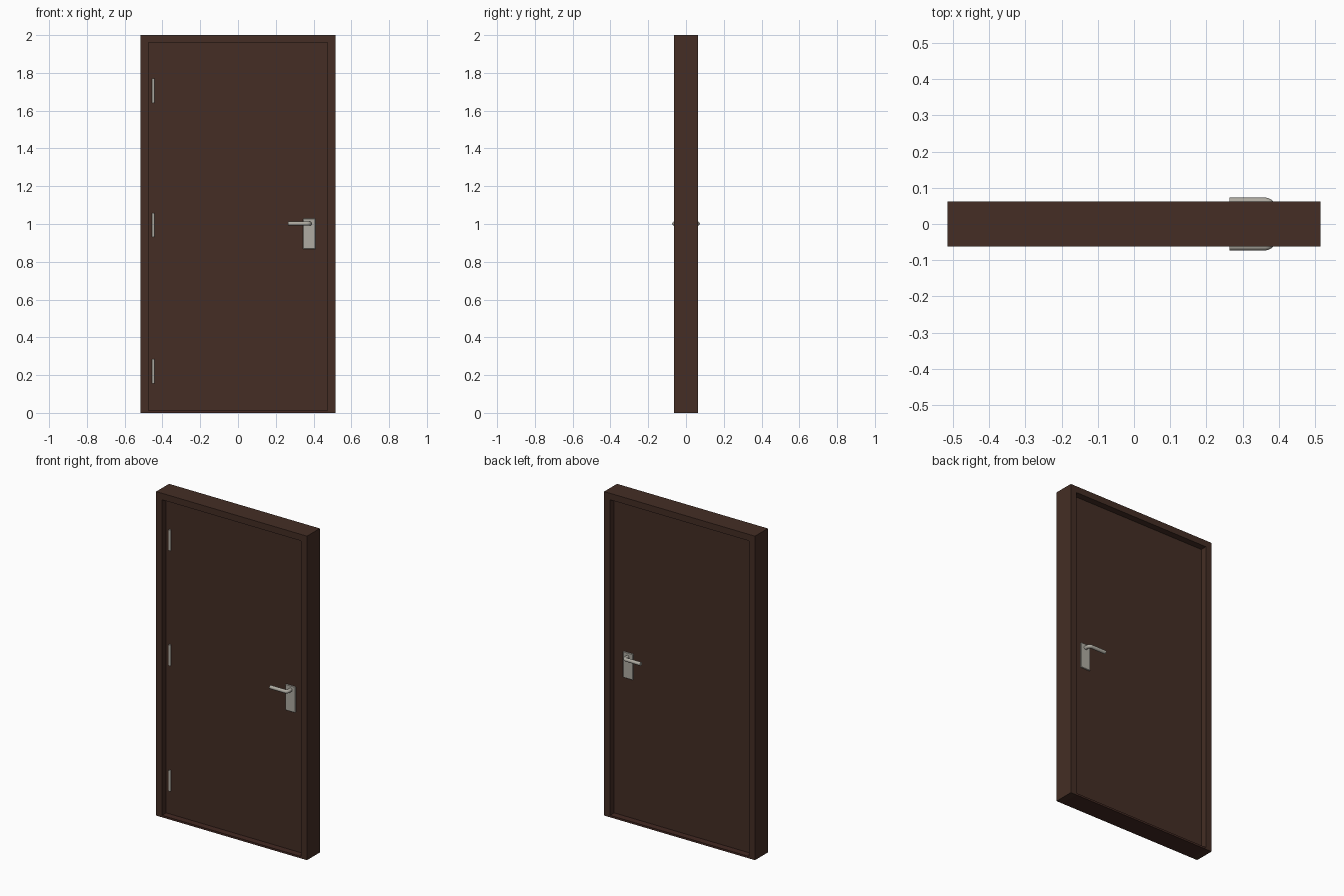
import bpy, bmesh, math
from mathutils import Vector

if "Cube" in bpy.data.objects:
    bpy.data.objects.remove(bpy.data.objects["Cube"])


def material(name, rgb):
    m = bpy.data.materials.new(name)
    m.diffuse_color = (*rgb, 1)
    m.use_nodes = True
    m.node_tree.nodes["Principled BSDF"].inputs["Base Color"].default_value = m.diffuse_color
    return m


BROWN = material("dark_brown_wood", (0.058, 0.027, 0.018))
SILL = material("reddish_brown_sill", (0.056, 0.022, 0.016))
METAL = material("satin_metal", (0.43, 0.41, 0.36))


def finish(bm, name, mat, smooth=False):
    bmesh.ops.recalc_face_normals(bm, faces=bm.faces)
    mesh = bpy.data.meshes.new(name)
    bm.to_mesh(mesh)
    bm.free()
    mesh.materials.append(mat)
    ob = bpy.data.objects.new(name, mesh)
    bpy.context.collection.objects.link(ob)
    if smooth:
        bpy.ops.object.select_all(action='DESELECT')
        ob.select_set(True)
        bpy.context.view_layer.objects.active = ob
        bpy.ops.object.shade_smooth_by_angle(angle=math.radians(40))
    return ob


def box(name, lo, hi, mat, bevel=0):
    lo, hi = Vector(lo), Vector(hi)
    bm = bmesh.new()
    bmesh.ops.create_cube(bm, size=1)
    for v in bm.verts:
        v.co = (lo + hi) / 2 + v.co * (hi - lo)
    if bevel:
        bmesh.ops.bevel(bm, geom=bm.edges[:], offset=bevel, segments=1, affect='EDGES')
    return finish(bm, name, mat)


def tube(name, path, radius, mat, sides=16):
    # round bar following a path that lies in a horizontal plane or stands upright
    bm = bmesh.new()
    pts = [Vector(p) for p in path]
    rings = []
    for i, p in enumerate(pts):
        t = (pts[min(i + 1, len(pts) - 1)] - pts[max(i - 1, 0)]).normalized()
        up = Vector((1, 0, 0)) if abs(t.z) > 0.9 else Vector((0, 0, 1))
        side = t.cross(up)
        rings.append([bm.verts.new(p + radius * (math.cos(a) * side + math.sin(a) * up))
                      for a in (2 * math.pi * k / sides for k in range(sides))])
    for a, b in zip(rings, rings[1:]):
        for k in range(sides):
            j = (k + 1) % sides
            bm.faces.new((a[k], a[j], b[j], b[k]))
    bm.faces.new(rings[0])
    bm.faces.new(rings[-1])
    return finish(bm, name, mat, True)


W, D, J = 0.515, 0.0625, 0.04   # half width, half depth, jamb width
IN, TOP = W - J, 2 - J
LEAF = 0.022                    # half thickness of the leaf

# Frame: one upside-down U profile pushed through the wall depth
bm = bmesh.new()
outline = [(-W, 0), (-W, 2), (W, 2), (W, 0), (IN, 0), (IN, TOP), (-IN, TOP), (-IN, 0)]
face = bm.faces.new([bm.verts.new((x, -D, z)) for x, z in outline])
ext = bmesh.ops.extrude_face_region(bm, geom=[face])
bmesh.ops.translate(bm, vec=(0, 2 * D, 0),
                    verts=[g for g in ext["geom"] if isinstance(g, bmesh.types.BMVert)])
finish(bm, "door_frame", BROWN)

# Threshold and leaf
box("threshold", (-IN, -D, 0), (IN, D, 0.012), SILL)
box("door_leaf", (-IN, -LEAF, 0.012), (IN, LEAF, TOP), BROWN)

# Hinge knuckles on the front only
for i, z in enumerate((0.22, 0.995, 1.705)):
    tube(f"hinge_{i + 1}", [(-0.448, -0.025, z - 0.064), (-0.448, -0.025, z + 0.064)],
         0.007, METAL)

# Handle set on both sides
for side, s in (("front", -1), ("back", 1)):
    ys = sorted((s * (LEAF - 0.002), s * (LEAF + 0.007)))
    box(f"{side}_handle_plate", (0.344, ys[0], 0.868), (0.41, ys[1], 1.028), METAL, 0.002)
    r, cx, cy = 0.016, 0.379, 0.062
    path = [(cx, s * LEAF, 1.002)]
    for k in range(6):
        a = math.pi / 2 * k / 5
        path.append((cx - r + r * math.cos(a), s * (cy - r + r * math.sin(a)), 1.002))
    path.append((0.264, s * cy, 1.002))
    tube(f"{side}_lever", path, 0.011, METAL)
